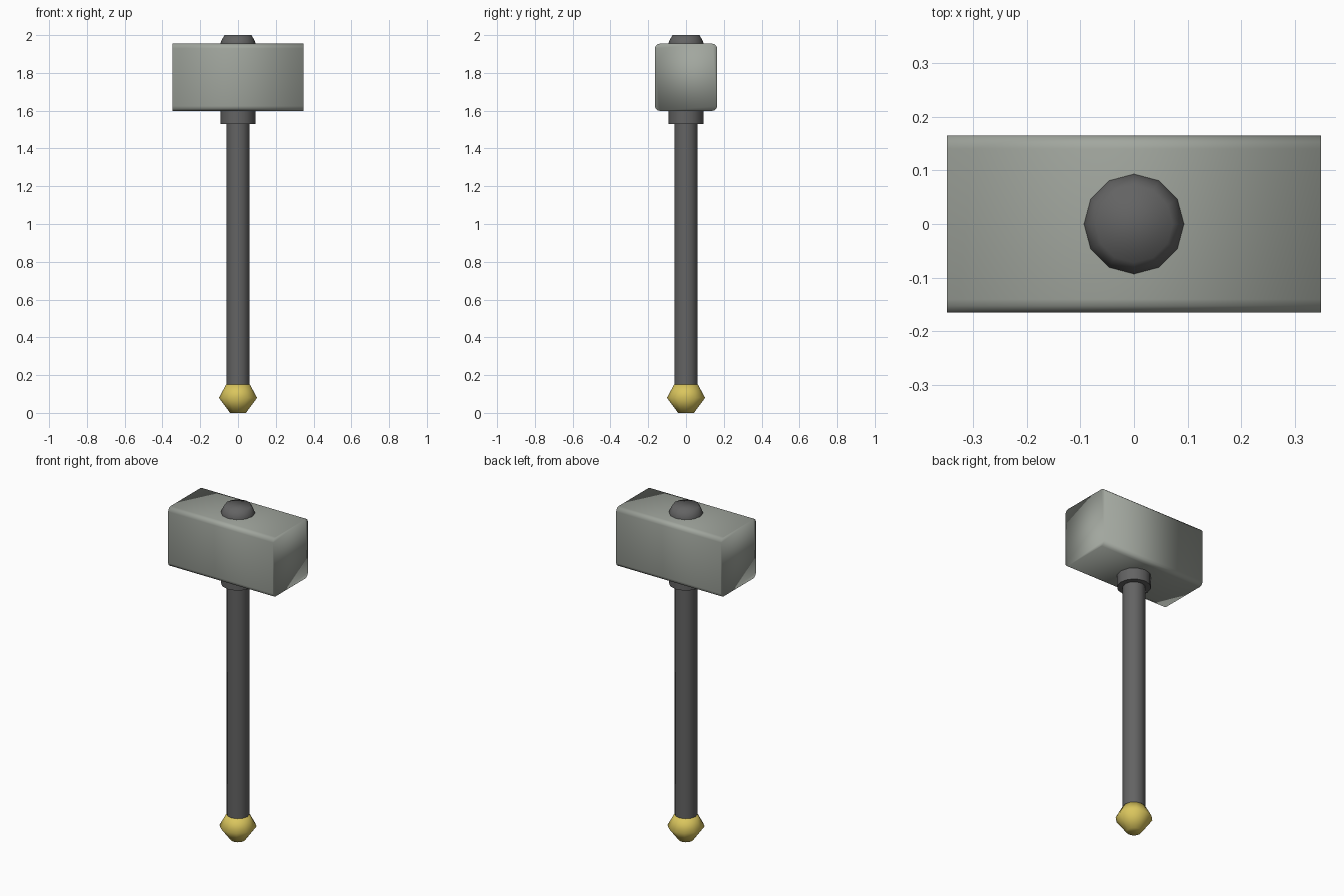
import bpy, bmesh, math

if "Cube" in bpy.data.objects:
    bpy.data.objects.remove(bpy.data.objects["Cube"])


def material(name, rgb):
    m = bpy.data.materials.new(name)
    m.diffuse_color = (*rgb, 1)
    m.use_nodes = True
    m.node_tree.nodes["Principled BSDF"].inputs["Base Color"].default_value = m.diffuse_color
    return m


STONE = material("grey stone", (0.36, 0.385, 0.345))
DARK = material("dark grip", (0.125, 0.125, 0.125))
GOLD = material("gold", (0.70, 0.56, 0.11))


def finish(bm, name, mat):
    bmesh.ops.recalc_face_normals(bm, faces=bm.faces)
    me = bpy.data.meshes.new(name)
    for f in bm.faces:
        f.smooth = True
    bm.to_mesh(me)
    bm.free()
    me.materials.append(mat)
    ob = bpy.data.objects.new(name, me)
    bpy.context.collection.objects.link(ob)
    return ob


def lathe(name, profile, mat, sides=12):
    """Capped solid of revolution from (radius, z) points."""
    bm = bmesh.new()
    rings = [[bm.verts.new((r * math.cos(2 * math.pi * i / sides),
                            r * math.sin(2 * math.pi * i / sides), z))
              for i in range(sides)] for r, z in profile]
    for a, b in zip(rings, rings[1:]):
        for i in range(sides):
            j = (i + 1) % sides
            bm.faces.new((a[i], a[j], b[j], b[i]))
    bm.faces.new(rings[0])
    bm.faces.new(rings[-1])
    return finish(bm, name, mat)


# Hammer head: block with its four long edges rounded
bm = bmesh.new()
bmesh.ops.create_cube(bm, size=1)
for v in bm.verts:
    v.co = (v.co.x * 0.695, v.co.y * 0.33, 1.777 + v.co.z * 0.355)
long_edges = [e for e in bm.edges
              if abs(e.verts[0].co.x - e.verts[1].co.x) > 0.1]
bmesh.ops.bevel(bm, geom=long_edges, offset=0.025, segments=3,
                profile=0.5, affect='EDGES')
finish(bm, "hammer_head", STONE)

# Shaft, collar under the head and domed cap on top
lathe("shaft", [(0.062, 0.15), (0.062, 1.54)], DARK)
lathe("collar", [(0.093, 1.53), (0.093, 1.62)], DARK)
lathe("top_cap", [(0.093, 1.94), (0.093, 1.957), (0.087, 1.972),
                  (0.072, 2.0)], DARK)

# Faceted pommel
lathe("pommel", [(0.042, 0.0), (0.101, 0.08), (0.063, 0.15)], GOLD)

# Keep hard corners on the straight cylinders
for name in ("shaft", "collar"):
    bpy.ops.object.select_all(action='DESELECT')
    ob = bpy.data.objects[name]
    ob.select_set(True)
    bpy.context.view_layer.objects.active = ob
    bpy.ops.object.shade_smooth_by_angle(angle=math.radians(40))
